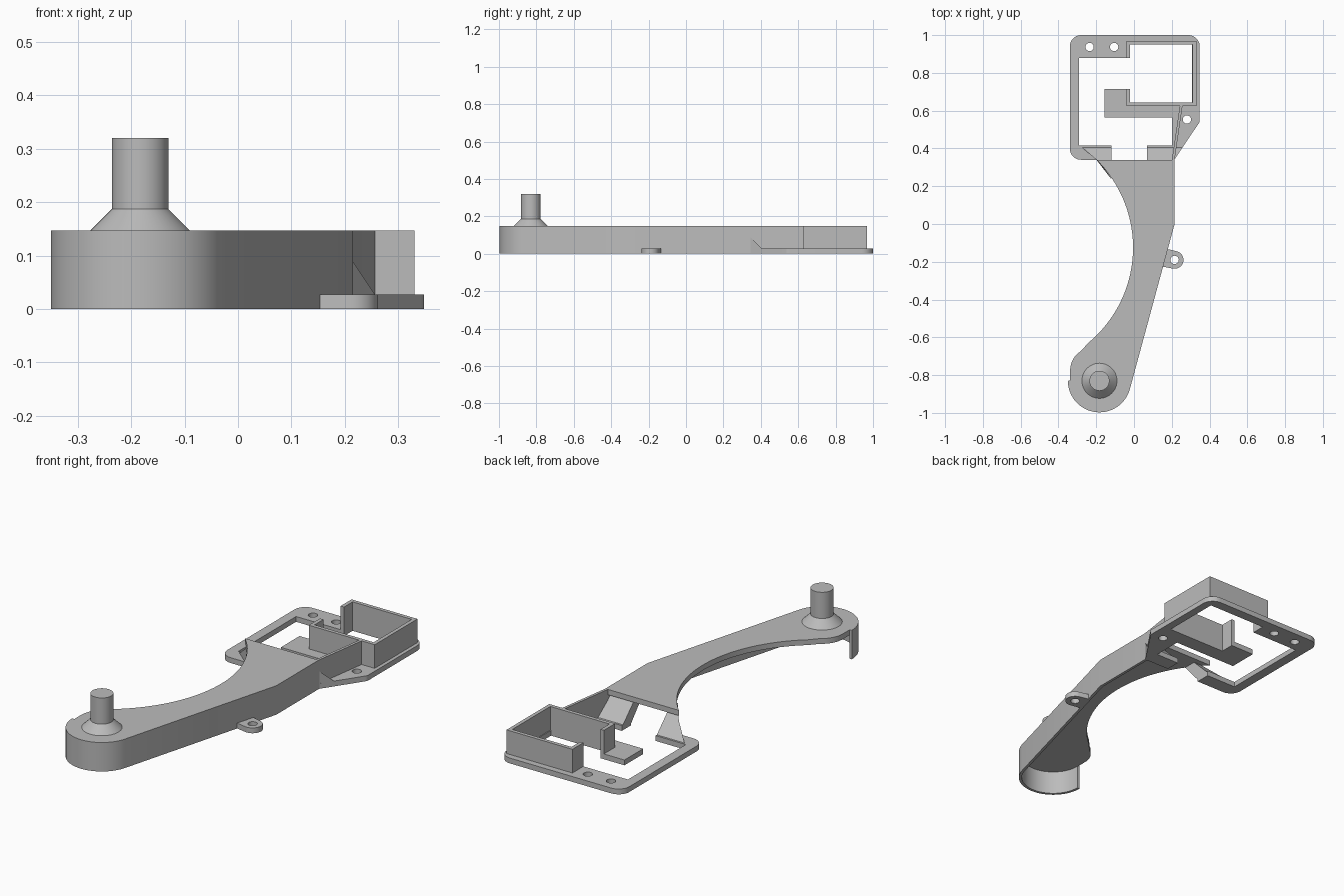
import bpy, bmesh
from math import sin, cos, pi, radians, sqrt
from mathutils import Vector

cube = bpy.data.objects.get("Cube")
if cube:
    bpy.data.objects.remove(cube, do_unlink=True)

grey = bpy.data.materials.new("plain_grey")
grey.use_nodes = True
grey.diffuse_color = (0.5, 0.5, 0.5, 1)
grey.node_tree.nodes["Principled BSDF"].inputs["Base Color"].default_value = (0.5, 0.5, 0.5, 1)

TOP, BASE = 0.147, 0.027        # overall body height, thin base thickness
END = Vector((-0.183, -0.83))   # centre of the rounded arm end


def finish(name, bm):
    bmesh.ops.remove_doubles(bm, verts=bm.verts, dist=1e-5)
    bmesh.ops.recalc_face_normals(bm, faces=bm.faces)
    me = bpy.data.meshes.new(name)
    bm.to_mesh(me)
    bm.free()
    me.materials.append(grey)
    ob = bpy.data.objects.new(name, me)
    bpy.context.collection.objects.link(ob)
    bpy.ops.object.select_all(action='DESELECT')
    ob.select_set(True)
    bpy.context.view_layer.objects.active = ob
    bpy.ops.object.shade_smooth_by_angle(angle=radians(30))
    return ob


def arc(c, r, a, b, n=16):
    angles = [radians(a + (b - a) * i / n) for i in range(n + 1)]
    return [(c[0] + r * cos(t), c[1] + r * sin(t)) for t in angles]


def circle(c, r):
    return arc(c, r, 0, 360, 32)[:-1]


def slab(name, outlines, z0, z1):
    """Extrude a flat outline (first) with holes (rest) between two heights."""
    cu = bpy.data.curves.new(name + "_profile", 'CURVE')
    cu.dimensions, cu.fill_mode = '2D', 'BOTH'
    cu.extrude = (z1 - z0) / 2
    for pts in outlines:
        sp = cu.splines.new('POLY')
        sp.points.add(len(pts) - 1)
        for p, q in zip(sp.points, pts):
            p.co = (q[0], q[1], 0, 1)
        sp.use_cyclic_u = True
    tmp = bpy.data.objects.new(name + "_profile", cu)
    bpy.context.collection.objects.link(tmp)
    dg = bpy.context.evaluated_depsgraph_get()
    me = bpy.data.meshes.new_from_object(tmp.evaluated_get(dg))
    bm = bmesh.new()
    bm.from_mesh(me)
    bmesh.ops.translate(bm, verts=bm.verts, vec=(0, 0, (z0 + z1) / 2))
    bpy.data.objects.remove(tmp, do_unlink=True)
    bpy.data.curves.remove(cu)
    bpy.data.meshes.remove(me)
    return finish(name, bm)


def offset(path, d):
    """Mitred offset of an open path to its right-hand side."""
    pts = [Vector(p) for p in path]
    out = []
    for i, p in enumerate(pts):
        dirs = []
        if i:
            dirs.append((p - pts[i - 1]).normalized())
        if i < len(pts) - 1:
            dirs.append((pts[i + 1] - p).normalized())
        normals = [Vector((v.y, -v.x)) for v in dirs]
        m = sum(normals, Vector((0, 0))).normalized()
        out.append(tuple(p + m * d / m.dot(normals[0])))
    return out


def wall(name, path, thick, z0, z1):
    return slab(name, [list(path) + offset(path, thick)[::-1]], z0, z1)


def loft(name, loop_a, loop_b):
    bm = bmesh.new()
    a = [bm.verts.new(p) for p in loop_a]
    b = [bm.verts.new(p) for p in loop_b]
    n = len(a)
    for i in range(n):
        j = (i + 1) % n
        bm.faces.new((a[i], a[j], b[j], b[i]))
    caps = [bm.faces.new(a), bm.faces.new(b[::-1])]
    bmesh.ops.triangulate(bm, faces=caps)
    return finish(name, bm)


# Base frame: one open C-shaped outline with rounded corners and screw holes
R = 0.06
frame = [(-0.12, 0.34), (-0.12, 0.415), (-0.29, 0.415), (-0.29, 0.88),
         (-0.025, 0.88), (-0.025, 0.955), (0.307, 0.955), (0.307, 0.64),
         (-0.025, 0.64), (-0.025, 0.715), (-0.155, 0.715), (-0.155, 0.565),
         (0.2, 0.565), (0.2, 0.415), (0.07, 0.415), (0.07, 0.34), (0.213, 0.34)]
frame += arc((0.318, 0.55), 0.03, -35, 0, 6)
frame += arc((0.348 - R, 1 - R), R, 0, 90, 10)
frame += arc((-0.34 + R, 1 - R), R, 90, 180, 10)
frame += arc((-0.34 + R, 0.34 + R), R, 180, 270, 10)
holes = [circle(c, 0.022) for c in ((-0.235, 0.937), (-0.105, 0.937), (0.28, 0.553))]
slab("base_frame", [frame] + holes, 0, BASE)

# Open box standing on the frame
box = [(-0.04, 0.88), (-0.04, 0.968), (0.33, 0.968),
       (0.33, 0.625), (-0.04, 0.625), (-0.04, 0.715)]
wall("box_wall", box, 0.019, 0, TOP)

# Arm side wall running from the box around the rounded end
edge = [(0.215, 0.34), (0.215, 0.0)] + arc(END, 0.167, -15.2, -180, 36)
wall("arm_side_wall", [(0.257, 0.627)] + edge, 0.014, 0, TOP)

# Arm top plate with the concave edge
BOW, BOW_R = (-0.66, -0.125), 0.655
plate = edge + [(-0.338, -0.83), (-0.338, -0.78)]
plate += arc((-0.218, -0.775), 0.12, 175, 122, 8)
plate += arc(BOW, BOW_R, -50.5, 45.2, 40)
slab("arm_top_plate", [plate], TOP - 0.027, TOP)


# Sloped struts joining the plate to the frame
def bow_x(y):
    return min(-0.122, BOW[0] + sqrt(BOW_R ** 2 - (y - BOW[1]) ** 2))


def right_x(y):
    return 0.213 + max(0, y - 0.34) * 0.67


strut = [(0.405, BASE), (0.405, 0.01), (0.34, 0.01), (0.24, 0.125), (0.307, 0.125), (0.34, 0.092)]
for name, inner, outer in (("left_strut", 0.07, right_x), ("right_strut", -0.12, bow_x)):
    loft(name, [(inner, y, z) for y, z in strut], [(outer(y), y, z) for y, z in strut])

# Mounting ear on the arm side
ear_c = Vector((0.215, -0.19))
ear = arc(ear_c, 0.047, -105, 75, 20) + [(0.178, -0.133), (0.153, -0.226)]
slab("mounting_ear", [ear, circle(ear_c, 0.022)], 0, BASE)

# Pivot pin with a conical foot
for name, r1, r2, z0, z1 in (("pin_foot", 0.093, 0.053, TOP, 0.187),
                             ("pivot_pin", 0.053, 0.053, 0.187, 0.32)):
    bm = bmesh.new()
    bmesh.ops.create_cone(bm, cap_ends=True, segments=48, radius1=r1, radius2=r2, depth=z1 - z0)
    bmesh.ops.translate(bm, verts=bm.verts, vec=(END.x, END.y, (z0 + z1) / 2))
    finish(name, bm)
